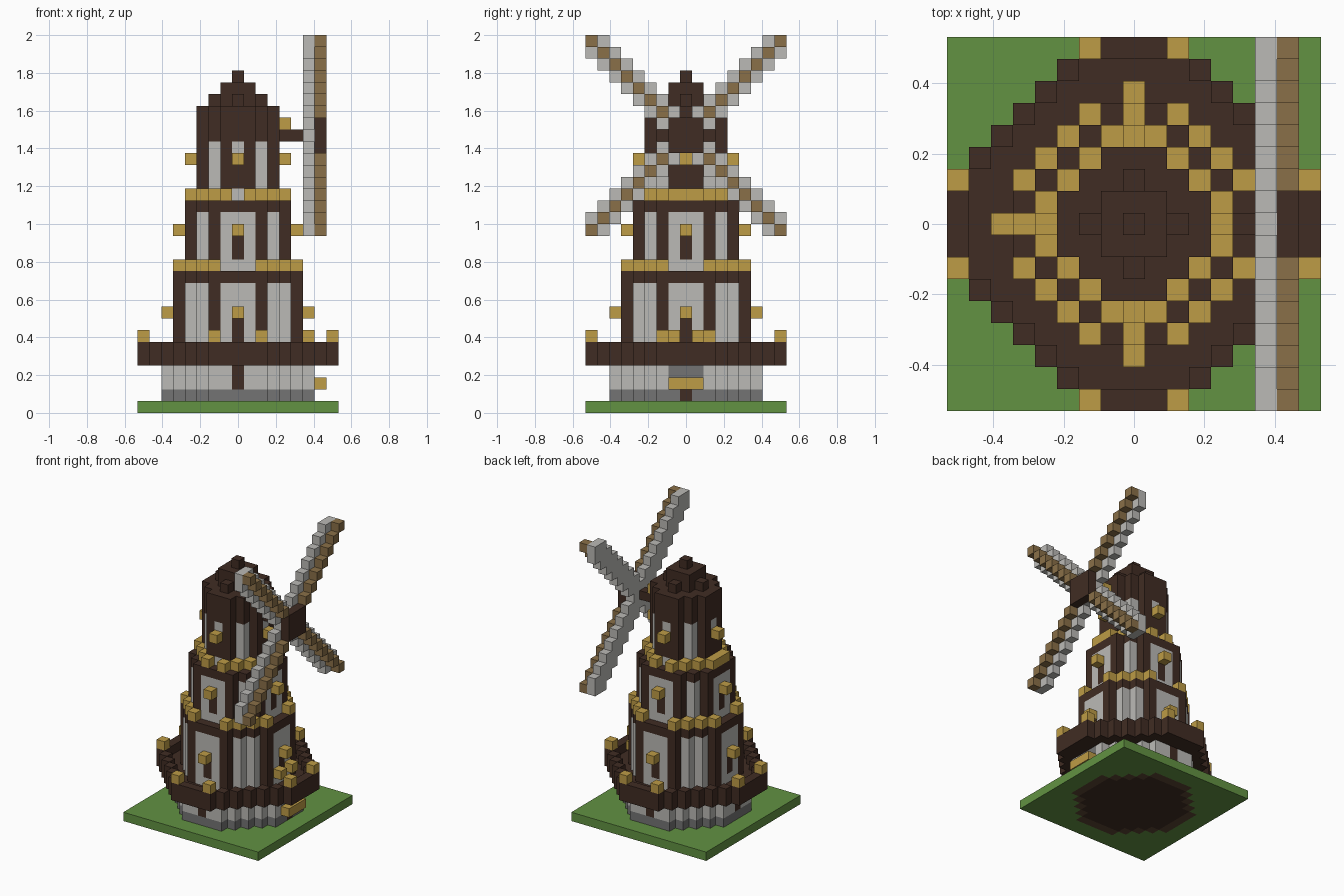
import bpy
import bmesh
from mathutils import Vector

if "Cube" in bpy.data.objects:
    bpy.data.objects.remove(bpy.data.objects["Cube"], do_unlink=True)

U = 1 / 16          # edge length of one block
COLOURS = {
    "grass_green": (98, 146, 66),
    "dark_timber": (64, 44, 35),
    "earth_brown": (92, 68, 50),
    "pale_plaster": (187, 186, 182),
    "stone_grey": (116, 116, 116),
    "gold": (190, 156, 70),
    "sail_wood": (138, 112, 72),
}


def linear(v):
    v /= 255
    return v / 12.92 if v <= 0.04 else ((v + 0.055) / 1.055) ** 2.4


materials = {}
for label, rgb in COLOURS.items():
    mat = bpy.data.materials.new(label)
    mat.use_nodes = True
    colour = [linear(c) for c in rgb] + [1]
    mat.diffuse_color = colour
    shader = mat.node_tree.nodes["Principled BSDF"]
    shader.inputs["Base Color"].default_value = colour
    shader.inputs["Roughness"].default_value = 0.9
    materials[label] = mat

blocks = {}         # (i, j, k) -> (part, colour)


def put(part, colour, cells):
    for cell in cells:
        blocks[cell] = (part, colour)


def octagon(r, s):
    """Plan of a stepped octagon: half width r, diagonal limit s."""
    span = range(-r, r + 1)
    return {(i, j) for i in span for j in span if abs(i) + abs(j) <= s}


def layers(plan, low, high):
    return [(i, j, k) for i, j in plan for k in range(low, high + 1)]


def around(a, b):
    """All mirrored and swapped copies of a plan position."""
    return {p for u in (a, -a) for v in (b, -b) for p in ((u, v), (v, u))}


# Ground slab with the earth floor let into it
put("ground", "grass_green", layers(octagon(8, 16), 0, 0))
put("ground", "earth_brown", layers(octagon(6, 8), 0, 0))
put("ground", "dark_timber", layers(octagon(5, 7), 0, 0))

# Stone foundation with timber beams and the right-hand entrance
put("foundation", "stone_grey", layers(octagon(6, 8), 1, 1))
put("foundation", "pale_plaster", layers(octagon(6, 8), 2, 3))
put("foundation", "dark_timber", layers(around(6, 0), 2, 3))
put("foundation", "stone_grey", layers({(6, j) for j in (-1, 0, 1)}, 2, 3))
put("foundation", "dark_timber", [(6, 0, 1)])
put("entrance_canopy", "gold", [(7, j, 2) for j in (-1, 0, 1)])

# Balcony floor, parapet and lamp posts
put("balcony", "dark_timber", layers(octagon(8, 10), 4, 4))
put("balcony", "dark_timber", layers(octagon(8, 10) - octagon(7, 9), 5, 5))
put("balcony_lamps", "gold", layers(around(8, 2), 6, 6))
put("door_lamps", "gold", [(6, -1, 6), (6, 1, 6)])


def tier(part, r, s, low, wall_top, cap_top, post, window, lamp):
    """Plastered storey with timber posts, cap, windows and lamps."""
    put(part, "pale_plaster", layers(octagon(r, s), low, wall_top))
    put(part, "dark_timber", layers(around(r, post), low, wall_top))
    put(part, "dark_timber", layers(around(r, 0), window, window + 1))
    put(part, "dark_timber", layers(octagon(r, s), wall_top + 1, cap_top))
    put(part + "_lamps", "gold", layers(around(r + 1, 0), lamp, lamp))


tier("lower_tower", 5, 7, 5, 10, 11, 2, 6, 8)
tier("middle_tower", 4, 6, 12, 16, 17, 2, 13, 15)
tier("upper_tower", 3, 4, 18, 22, 25, 1, 19, 21)

# Gold ledges on top of the two lower storeys
lower_ledge = around(5, 2) | around(4, 3)
upper_ledge = around(4, 1) | around(3, 2) | {(4, 0), (-4, 0)}
put("lower_ledge", "gold", layers(lower_ledge, 12, 12))
put("upper_ledge", "gold", layers(upper_ledge, 18, 18))

# Stepped roof
put("roof", "dark_timber", layers(octagon(1, 2) | around(2, 0), 26, 26))
put("roof", "dark_timber", layers(octagon(1, 2), 27, 27))
put("roof", "dark_timber", [(0, 0, 28)])

# Sails: cloth behind, wooden spars in front, in a diagonal cross
AXLE = 23
span = range(-8, 9)
for j in span:
    for d in span:
        offset = abs(abs(j) - abs(d))
        if offset <= 1:
            put("sail_cloth", "pale_plaster", [(6, j, AXLE + d)])
        if offset == 0:
            put("sail_spars", "sail_wood", [(7, j, AXLE + d)])

# Axle, hub and the lamp above the axle
put("axle", "dark_timber", [(4, 0, AXLE), (5, 0, AXLE)])
put("hub", "dark_timber", [(7, j, AXLE + d) for j in (-1, 0, 1) for d in (-1, 0, 1)])
put("axle_lamp", "gold", [(4, 0, AXLE + 1)])


def build(part):
    """Mesh the outer faces of every block in a part."""
    bm = bmesh.new()
    slots = []
    for cell, (owner, colour) in blocks.items():
        if owner != part:
            continue
        if colour not in slots:
            slots.append(colour)
        centre = Vector((cell[0], cell[1], cell[2] + 0.5))
        for axis in range(3):
            for sign in (-1, 1):
                step = list(cell)
                step[axis] += sign
                if tuple(step) in blocks:
                    continue
                n, u, v = Vector(), Vector(), Vector()
                n[axis] = sign / 2
                u[(axis + 1) % 3] = sign / 2
                v[(axis + 2) % 3] = 0.5
                corners = (-u - v, u - v, u + v, v - u)
                face = bm.faces.new([bm.verts.new((centre + n + c) * U) for c in corners])
                face.material_index = slots.index(colour)
    bmesh.ops.remove_doubles(bm, verts=bm.verts, dist=U / 100)
    mesh = bpy.data.meshes.new(part)
    bm.to_mesh(mesh)
    bm.free()
    for colour in slots:
        mesh.materials.append(materials[colour])
    bpy.context.collection.objects.link(bpy.data.objects.new(part, mesh))


for part in sorted({owner for owner, _ in blocks.values()}):
    build(part)
